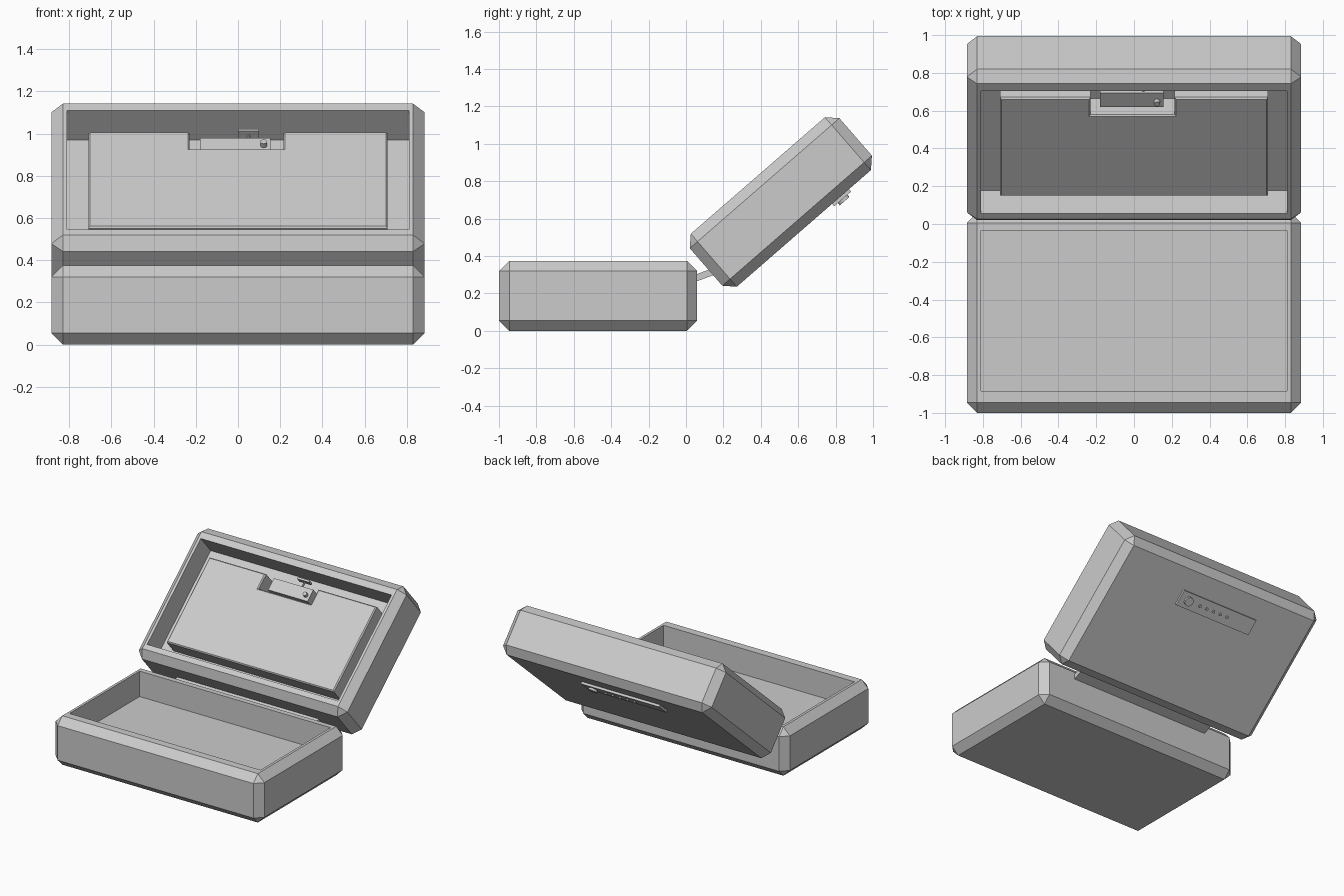
import bpy, bmesh, math
from mathutils import Matrix, Vector

if "Cube" in bpy.data.objects:
    bpy.data.objects.remove(bpy.data.objects["Cube"])

OPEN_ANGLE = math.radians(41)
LID = Matrix.Rotation(OPEN_ANGLE, 4, 'X')   # lid space: y runs away from hinge, z out of the open side


def finish(name, bm, matrix=None):
    bmesh.ops.recalc_face_normals(bm, faces=bm.faces)
    mesh = bpy.data.meshes.new(name)
    bm.to_mesh(mesh)
    bm.free()
    obj = bpy.data.objects.new(name, mesh)
    bpy.context.collection.objects.link(obj)
    if matrix is not None:
        obj.matrix_world = matrix
    return obj


def box_bm(x, y, z):
    bm = bmesh.new()
    size = [b - a for a, b in (x, y, z)]
    mid = [(a + b) / 2 for a, b in (x, y, z)]
    bmesh.ops.create_cube(bm, size=1, matrix=Matrix.Translation(mid) @ Matrix.Diagonal((*size, 1)))
    return bm


def box(name, x, y, z, matrix=None, bevel=0):
    bm = box_bm(x, y, z)
    if bevel:
        bmesh.ops.bevel(bm, geom=bm.edges[:], offset=bevel, segments=1, affect='EDGES')
    return finish(name, bm, matrix)


def rod(name, centre, radius, length, matrix=None, sides=12, axis='Z'):
    bm = bmesh.new()
    turn = Matrix.Rotation(math.pi / 2, 4, 'X') if axis == 'Y' else Matrix.Identity(4)
    bmesh.ops.create_cone(bm, cap_ends=True, segments=sides, radius1=radius, radius2=radius,
                          depth=length, matrix=Matrix.Translation(centre) @ turn)
    return finish(name, bm, matrix)


def shell(name, y, cavity_y, floor, matrix=None):
    """Chamfered box with a rectangular cavity sunk into its top face."""
    bm = box_bm((-0.885, 0.885), y, (0, 0.375))
    bmesh.ops.bevel(bm, geom=bm.edges[:], offset=0.055, segments=1, affect='EDGES')
    bm.normal_update()
    top = max(bm.faces, key=lambda f: f.calc_center_median().z)
    bmesh.ops.inset_region(bm, faces=[top], thickness=0.02)
    mid_y = sum(y) / 2
    for v in top.verts:
        v.co.x = math.copysign(0.81, v.co.x)
        v.co.y = cavity_y[0] if v.co.y < mid_y else cavity_y[1]
    sunk = bmesh.ops.extrude_discrete_faces(bm, faces=[top])['faces'][0]
    for v in sunk.verts:
        v.co.z = floor
    return finish(name, bm, matrix)


# Case halves
shell("case_base", (-1.0, 0.06), (-0.885, -0.035), 0.18)
shell("case_lid", (0.305, 1.365), (0.40, 1.26), 0.19, LID)

# Hinge strip bridging the halves at half the opening angle
hinge = Matrix.Translation((0, 0.105, 0.302)) @ Matrix.Rotation(OPEN_ANGLE / 2, 4, 'X')
box("hinge_strip", (-0.6, 0.6), (-0.07, 0.07), (-0.018, 0.018), hinge)

# Raised panel inside the lid, notched for the lock
outline = [(-0.71, 0.474), (0.71, 0.474), (0.71, 1.165), (0.215, 1.165),
           (0.215, 1.045), (-0.23, 1.045), (-0.23, 1.165), (-0.71, 1.165)]
bm = bmesh.new()
face = bm.faces.new([bm.verts.new((x, y, 0.185)) for x, y in outline])
new = bmesh.ops.extrude_face_region(bm, geom=[face])['geom']
bmesh.ops.translate(bm, vec=Vector((0, 0, 0.14)), verts=[g for g in new if isinstance(g, bmesh.types.BMVert)])
rim = [e for e in bm.edges if all(v.co.z > 0.3 for v in e.verts)]
bmesh.ops.recalc_face_normals(bm, faces=bm.faces)
bmesh.ops.bevel(bm, geom=rim, offset=0.008, segments=1, affect='EDGES')
finish("lid_panel", bm, LID)

# Lock body with knob and sliding bolt
box("lock_body", (-0.18, 0.155), (1.07, 1.165), (0.185, 0.285), LID)
rod("lock_knob", (0.122, 1.11, 0.29), 0.016, 0.04, LID)
rod("lock_bolt_stem", (0.05, 1.185, 0.265), 0.007, 0.06, LID, 8, 'Y')
box("lock_bolt_plate", (0.0, 0.1), (1.205, 1.22), (0.25, 0.295), LID)

# Keypad on the outside of the lid
box("keypad_plate", (-0.39, 0.275), (1.035, 1.155), (-0.017, 0.01), LID)
rod("keypad_dial", (0.2, 1.095, -0.02), 0.034, 0.026, LID, 16)
for i in range(5):
    rod(f"keypad_button_{i + 1}", (0.095 - 0.062 * i, 1.095, -0.016), 0.011, 0.022, LID, 8)
